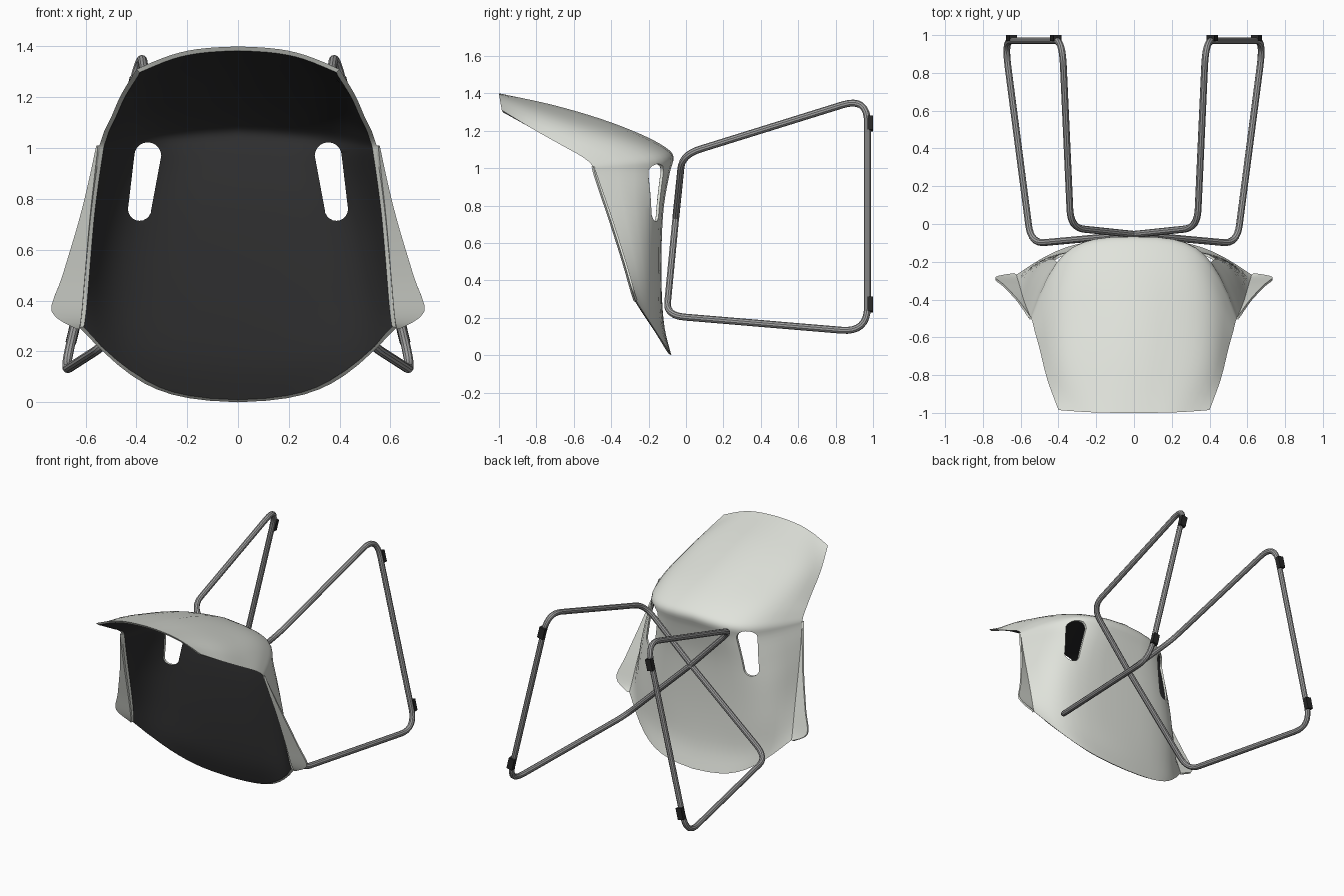
import bpy, bmesh, math
from mathutils import Vector as V

if "Cube" in bpy.data.objects:
    bpy.data.objects.remove(bpy.data.objects["Cube"])


def material(name, rgb):
    m = bpy.data.materials.new(name)
    m.diffuse_color = (*rgb, 1)
    m.use_nodes = True
    m.node_tree.nodes["Principled BSDF"].inputs["Base Color"].default_value = m.diffuse_color
    return m


light = material("light grey plastic", (0.75, 0.77, 0.715))
dark = material("dark lining", (0.028, 0.028, 0.029))
steel = material("grey steel", (0.36, 0.36, 0.36))
black = material("black rubber", (0.02, 0.02, 0.02))


def finish(bm, name, mats, smooth=True):
    me = bpy.data.meshes.new(name)
    bm.to_mesh(me)
    bm.free()
    ob = bpy.data.objects.new(name, me)
    bpy.context.collection.objects.link(ob)
    for m in mats:
        me.materials.append(m)
    if smooth:
        smooth_shade(ob)
    return ob


def activate(ob):
    bpy.ops.object.select_all(action='DESELECT')
    ob.select_set(True)
    bpy.context.view_layer.objects.active = ob


def smooth_shade(ob):
    activate(ob)
    bpy.ops.object.shade_smooth_by_angle(angle=math.radians(35))


def sheet(name, grid, thick, mats, flip=False, lip=0):
    """Thick sheet from a grid of points; the inside face uses the last material.
    lip pulls the inner border inwards so the rim is bevelled."""
    bm = bmesh.new()
    rows = [[bm.verts.new(p) for p in r] for r in grid]
    for a, b in zip(rows, rows[1:]):
        for j in range(len(a) - 1):
            q = [a[j], b[j], b[j + 1], a[j + 1]]
            bm.faces.new(q[::-1] if flip else q)
    bm.normal_update()
    outer = list(bm.faces)
    rim = [[l.vert for l in (e.link_loops[0], e.link_loops[0].link_loop_next)]
           for e in bm.edges if e.is_boundary]
    pull = {}
    for a, b in rim:
        # direction pointing from the border into the surface
        d = (a.normal + b.normal).cross(b.co - a.co).normalized()
        for v in (a, b):
            pull[v] = pull.get(v, V()) + d * lip / 2
    inner = {v: bm.verts.new(v.co - v.normal * thick + pull.get(v, V())) for v in list(bm.verts)}
    for f in outer:
        bm.faces.new([inner[v] for v in reversed(f.verts)]).material_index = len(mats) - 1
    for a, b in rim:
        bm.faces.new([b, a, inner[a], inner[b]])
    return finish(bm, name, mats)


# Shell ribs from front edge to back top: centre y,z / corner x,y,z / rim x,y,z
ribs = [
    (-.078, .0, .36, -.085, .01, .625, -.27, .295),
    (-.115, .15, .46, -.13, .18, .617, -.29, .36),
    (-.13, .35, .50, -.13, .40, .605, -.33, .50),
    (-.13, .60, .51, -.12, .62, .585, -.40, .72),
    (-.12, .80, .47, -.10, .80, .565, -.455, .88),
    (-.09, .97, .405, -.07, .96, .55, -.49, .98),
    (-.067, 1.06, .39, -.06, 1.045, .545, -.50, 1.01),
    (-.115, 1.115, .39, -.13, 1.10, .537, -.52, 1.035),
    (-.25, 1.185, .40, -.27, 1.16, .525, -.57, 1.07),
    (-.46, 1.265, .41, -.48, 1.22, .50, -.66, 1.12),
    (-.72, 1.34, .37, -.73, 1.30, .46, -.82, 1.21),
    (-1.0, 1.4, .22, -1.0, 1.395, .40, -.985, 1.31),
]


def spline(pts, sub=4):
    """Catmull-Rom interpolation of equal-length tuples."""
    out = []
    for i in range(len(pts) - 1):
        p0, p1, p2, p3 = (pts[max(0, min(len(pts) - 1, i + k))] for k in (-1, 0, 1, 2))
        for s in range(sub):
            t = s / sub
            out.append(tuple(
                b + .5 * t * (c - a + t * (2 * a - 5 * b + 4 * c - d + t * (3 * (b - c) + d - a)))
                for a, b, c, d in zip(p0, p1, p2, p3)))
    return out + [pts[-1]]


def section(r, n=9):
    """Rounded cross-section: flat centre, tight corner, raised rim."""
    c, k, e = V((0, r[0], r[1])), V(r[2:5]), V(r[5:8])
    half = []
    for i in range(n + 1):
        t = i / n
        w0, w1, w2 = (1 - t) ** 2, 3.4 * t * (1 - t), t * t
        half.append((c * w0 + k * w1 + e * w2) / (w0 + w1 + w2))
    return [V((-p.x, p.y, p.z)) for p in half[:0:-1]] + half


fine = spline(ribs)
shell = sheet("seat_shell", [section(r) for r in fine], .014, [light, dark], lip=.014)

# Tapered hand slots cut through the rear corners of the seat
for s in (-1, 1):
    bm = bmesh.new()
    ring = []
    for cx, cz, rad, a0 in ((.355, .97, .053, 0), (.387, .76, .046, math.pi)):
        for i in range(11):
            a = a0 + math.pi * i / 10
            ring.append((s * (cx + rad * math.cos(a)), .05, cz + rad * math.sin(a)))
    f = bm.faces.new([bm.verts.new(p) for p in ring])
    ext = bmesh.ops.extrude_face_region(bm, geom=[f])["geom"]
    bmesh.ops.translate(bm, vec=(0, -.45, 0),
                        verts=[g for g in ext if isinstance(g, bmesh.types.BMVert)])
    bmesh.ops.recalc_face_normals(bm, faces=bm.faces)
    cutter = finish(bm, "slot_cutter", [light], False)
    cutter.hide_render = True
    mod = shell.modifiers.new("slot", 'BOOLEAN')
    mod.operation, mod.solver, mod.object = 'DIFFERENCE', 'EXACT', cutter
    activate(shell)
    bpy.ops.object.modifier_apply(modifier=mod.name)
    bpy.data.objects.remove(cutter)
smooth_shade(shell)

# Arm flaps: flat wings folded outwards from the side rims
widths = spline([(.008,), (.115,), (.085,), (.038,), (.016,), (.006,), (.002,)])
for s, side in ((-1, "left"), (1, "right")):
    grid = []
    for r, (w,) in zip(fine, widths):
        x, y, z = r[5:8]
        grid.append([V((s * (x - .004), y, z)), V((s * (x + w), y + .01, z))])
    sheet(side + "_arm_flap", grid, .012, [light], s < 0)


def fillet(pts, radii, n=8):
    """Path with its inner corners rounded."""
    out = [pts[0]]
    for a, b, c, r in zip(pts, pts[1:], pts[2:], radii):
        p, q = b + (a - b).normalized() * r, b + (c - b).normalized() * r
        out += [p * (1 - t) ** 2 + b * 2 * t * (1 - t) + q * t * t
                for t in (i / n for i in range(n + 1))]
    return out + [pts[-1]]


def tube(name, pts, radius):
    cu = bpy.data.curves.new(name, 'CURVE')
    cu.dimensions = '3D'
    cu.bevel_depth, cu.bevel_resolution, cu.use_fill_caps = radius, 3, True
    sp = cu.splines.new('POLY')
    sp.points.add(len(pts) - 1)
    for p, co in zip(sp.points, pts):
        p.co = (*co, 1)
    ob = bpy.data.objects.new(name, cu)
    bpy.context.collection.objects.link(ob)
    cu.materials.append(steel)
    activate(ob)
    bpy.ops.object.convert(target='MESH')
    smooth_shade(bpy.context.object)


# Tubular frame: crossing bars under the seat, rear leg, floor bar, front leg
for s, side in ((-1, "left"), (1, "right")):
    mid, rear_top, rear_foot, front_foot, front_top = (
        V((s * x, y, z)) for x, y, z in
        ((0, -.055, .73), (.335, -.02, 1.072), (.38, .97, 1.38), (.685, .97, .122), (.545, -.105, .212)))
    path = [mid, rear_top, rear_foot, front_foot, front_top, mid]
    tube(side + "_leg_frame", fillet(path, (.1, .14, .14, .1)), .0185)

    # Rubber glides on the floor bar
    d = front_foot - rear_foot
    for z, part in ((1.24, "rear"), (.27, "front")):
        p = rear_foot + d * ((z - rear_foot.z) / d.z)
        bm = bmesh.new()
        bmesh.ops.create_cube(bm, size=1)
        bmesh.ops.scale(bm, vec=(.042, .03, .078), verts=bm.verts)
        g = finish(bm, f"{side}_{part}_glide", [black], False)
        g.location = (p.x, .985, p.z)
        g.rotation_euler.y = math.atan2(d.x, d.z)
